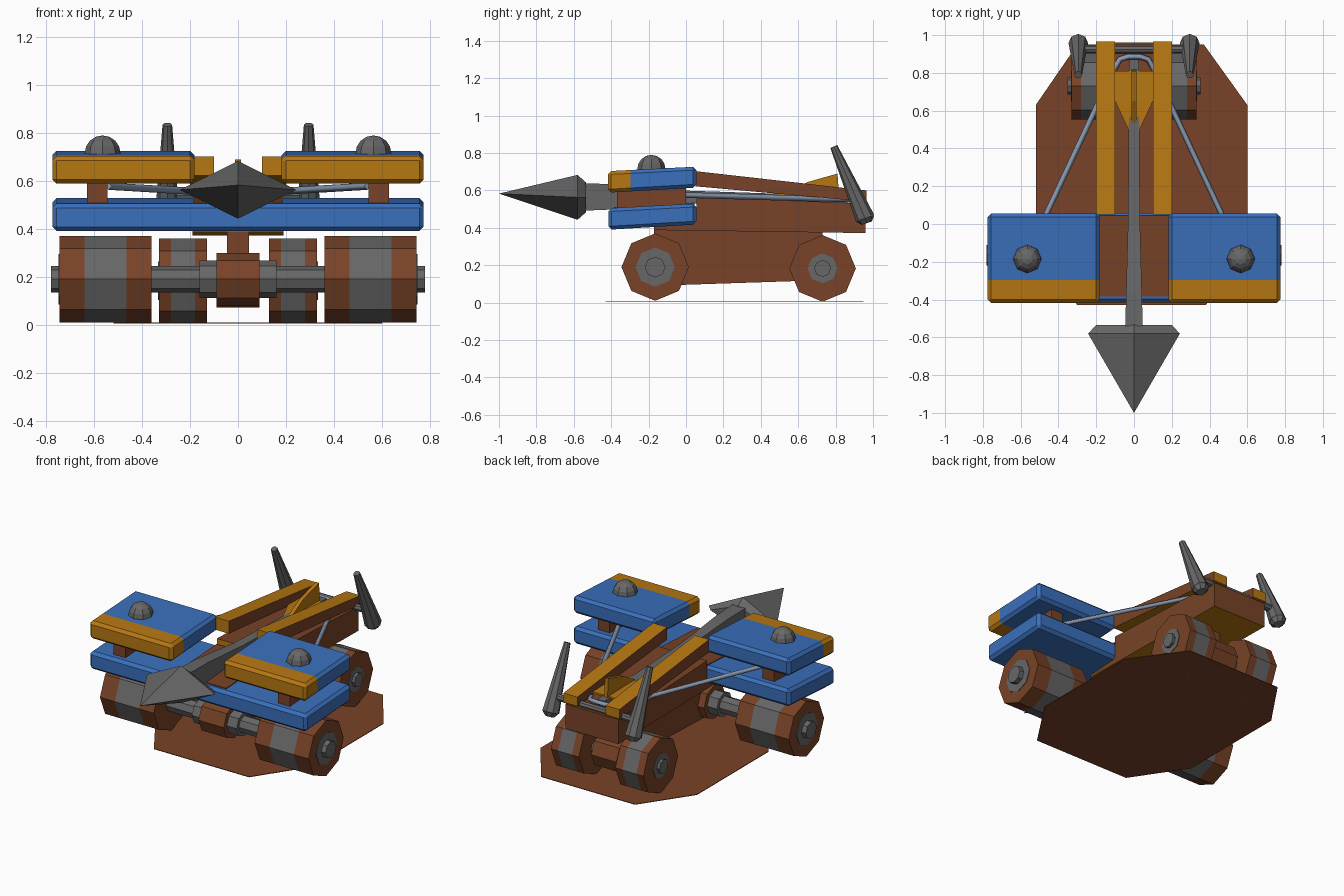
import bpy, bmesh, math
from mathutils import Vector, Matrix

if "Cube" in bpy.data.objects:
    bpy.data.objects.remove(bpy.data.objects["Cube"])


def mat(name, c):
    m = bpy.data.materials.new(name)
    m.diffuse_color = (*c, 1)
    m.use_nodes = True
    m.node_tree.nodes["Principled BSDF"].inputs["Base Color"].default_value = m.diffuse_color
    return m


WOOD = mat("brown wood", (0.19, 0.055, 0.02))
GOLD = mat("ochre wood", (0.47, 0.185, 0.006))
BLUE = mat("blue paint", (0.042, 0.16, 0.50))
IRON = mat("grey iron", (0.135, 0.135, 0.135))
CORD = mat("pale cord", (0.25, 0.32, 0.44))


def finish(name, bm, mats, rule=None):
    bmesh.ops.recalc_face_normals(bm, faces=bm.faces)
    bm.normal_update()
    if rule:
        for f in bm.faces:
            f.material_index = rule(f)
    me = bpy.data.meshes.new(name)
    bm.to_mesh(me)
    bm.free()
    for m in mats:
        me.materials.append(m)
    ob = bpy.data.objects.new(name, me)
    bpy.context.collection.objects.link(ob)
    return ob


def prism(name, prof, x0, x1, mats, rule=None, bevel=0, cut_y=None):
    """Extrude a (y, z) profile along x."""
    bm = bmesh.new()
    a = [bm.verts.new((x0, y, z)) for y, z in prof]
    b = [bm.verts.new((x1, y, z)) for y, z in prof]
    n = len(prof)
    bm.faces.new(a)
    bm.faces.new(b[::-1])
    for i in range(n):
        j = (i + 1) % n
        bm.faces.new((a[i], b[i], b[j], a[j]))
    if bevel:
        bmesh.ops.bevel(bm, geom=bm.edges[:], offset=bevel, segments=1, affect='EDGES')
    if cut_y is not None:
        bmesh.ops.bisect_plane(bm, geom=bm.verts[:] + bm.edges[:] + bm.faces[:],
                               plane_co=(0, cut_y, 0), plane_no=(0, 1, 0))
    return finish(name, bm, mats, rule)


def rod(name, p, q, r0, r1, m, sides=8, turn=0.0):
    """Tapered faceted rod from p to q."""
    p, q = Vector(p), Vector(q)
    d = q - p
    bm = bmesh.new()
    bmesh.ops.create_cone(bm, cap_ends=True, segments=sides, radius1=r0, radius2=r1, depth=d.length)
    rot = d.to_track_quat('Z', 'Y').to_matrix().to_4x4()
    bm.transform(Matrix.Translation((p + q) / 2) @ rot @ Matrix.Rotation(turn, 4, 'Z'))
    return finish(name, bm, [m])


def xrod(name, x0, x1, y, z, r, m):
    ring = [(y + r * math.cos(i * math.pi / 4), z + r * math.sin(i * math.pi / 4)) for i in range(8)]
    return prism(name, ring, min(x0, x1), max(x0, x1), [m])


def loft(name, rings, m):
    """Join rings of equal length; a single point closes as a tip."""
    bm = bmesh.new()
    vs = [[bm.verts.new(p) for p in r] for r in rings]
    for a, b in zip(vs, vs[1:]):
        n = max(len(a), len(b))
        for i in range(n):
            j = (i + 1) % n
            bm.faces.new((a[0], b[i], b[j]) if len(a) == 1 else (a[i], b[i], b[j], a[j]))
    for r in (vs[0], vs[-1]):
        if len(r) > 2:
            bm.faces.new(r)
    return finish(name, bm, [m])


def diamond(y, z, w, h):
    return [(w, y, z), (0, y, z + h), (-w, y, z), (0, y, z - h)]


def rect(y, z, w, h):
    return [(w, y, z - h), (w, y, z + h), (-w, y, z + h), (-w, y, z - h)]


# flat base sheet
bm = bmesh.new()
outline = [(-0.3, 0.95), (0.37, 0.95), (0.6, 0.63), (0.6, -0.1),
           (0.38, -0.43), (-0.3, -0.43), (-0.52, -0.1), (-0.52, 0.63)]
low = bm.faces.new([bm.verts.new((x, y, 0.006)) for x, y in outline])
top = bmesh.ops.extrude_face_region(bm, geom=[low])
bmesh.ops.translate(bm, vec=(0, 0, 0.004), verts=[v for v in top['geom'] if isinstance(v, bmesh.types.BMVert)])
finish("base_sheet", bm, [WOOD])

# chassis beam and axles
prism("chassis_beam", [(-0.17, 0.09), (0.58, 0.115), (0.73, 0.12), (0.73, 0.38), (-0.17, 0.39)],
      -0.045, 0.045, [WOOD])
for tag, y, r, x0, x1, band0, band1, disc, hub in (
        ("front", -0.165, 0.18, 0.36, 0.745, 0.465, 0.64, 0.105, 0.055),
        ("rear", 0.73, 0.178, 0.13, 0.33, 0.18, 0.28, 0.08, 0.045)):
    z = 0.19 if tag == "front" else 0.183
    xrod(tag + "_axle", -x0, x0, y, z, 0.055, IRON)
    xrod(tag + "_axle_block", -0.09, 0.09, y, z, 0.11, WOOD)
    for s in (-1, 1):
        if tag == "front":
            xrod("front_collar", s * 0.09, s * 0.16, y, z, 0.078, IRON)
        xrod(tag + "_wheel_inner", s * x0, s * band0, y, z, r, WOOD)
        xrod(tag + "_wheel_band", s * band0, s * band1, y, z, r, IRON)
        xrod(tag + "_wheel_outer", s * band1, s * x1, y, z, r, WOOD)
        xrod(tag + "_wheel_plate", s * x1, s * (x1 + 0.004), y, z, disc, IRON)
        xrod(tag + "_hub", s * x1, s * (x1 + (0.035 if tag == "front" else 0.022)), y, z, hub, IRON)

# stock body: ochre below and in front, brown elsewhere
prism("stock_body", [(-0.17, 0.388), (0.96, 0.372), (0.96, 0.53), (0.055, 0.565), (0.055, 0.45), (-0.17, 0.45)],
      -0.19, 0.19, [WOOD, GOLD], lambda f: int(f.normal.z < -0.7 or f.normal.y < -0.7))
prism("deck_plate", [(-0.385, 0.49), (0.045, 0.52), (0.045, 0.535), (-0.385, 0.512)], -0.185, 0.185, [WOOD])

# lower bow board
prism("lower_board", [(-0.415, 0.39), (0.055, 0.418), (0.055, 0.53), (-0.415, 0.505)],
      -0.775, 0.775, [BLUE], bevel=0.018)

for s in (-1, 1):
    # upper bow board with ochre front strip
    prism("upper_board", [(-0.418, 0.588), (0.055, 0.615), (0.055, 0.727), (-0.418, 0.703)],
          *sorted((s * 0.182, s * 0.775)), [BLUE, GOLD],
          lambda f: int(f.calc_center_median().y < -0.297), bevel=0.018, cut_y=-0.297)
    prism("board_spacer", [(-0.37, 0.48), (0.0, 0.5), (0.0, 0.64), (-0.37, 0.62)],
          *sorted((s * 0.545, s * 0.63)), [WOOD])
    # domed bolt
    bm = bmesh.new()
    bmesh.ops.create_uvsphere(bm, u_segments=8, v_segments=8, radius=0.075)
    bm.transform(Matrix.Translation((s * 0.565, -0.185, 0.715)))
    finish("board_bolt", bm, [IRON])
    # sloping guide rail with brown flanks
    prism("guide_rail", [(0.05, 0.622), (0.965, 0.54), (0.965, 0.6), (0.05, 0.703)],
          *sorted((s * 0.1, s * 0.2)), [GOLD, WOOD], lambda f: int(abs(f.normal.x) > 0.7))
    # rear lever
    rod("rear_lever", (s * 0.295, 0.958, 0.45), (s * 0.295, 0.79, 0.835), 0.052, 0.02, IRON)
    rod("rear_lever_end", (s * 0.295, 0.966, 0.425), (s * 0.295, 0.957, 0.452), 0.03, 0.052, IRON)

rod("lever_crossbar", (-0.295, 0.925, 0.54), (0.295, 0.925, 0.54), 0.022, 0.022, IRON)

# bow cord
cu = bpy.data.curves.new("bow_cord", 'CURVE')
cu.dimensions = '3D'
cu.bevel_depth = 0.015
cu.bevel_resolution = 0
cu.use_fill_caps = True
half = [(0.54, -0.11, 0.578), (0.1, 0.83, 0.552), (0.075, 0.872, 0.555), (0.03, 0.886, 0.56)]
pts = half + [(-x, y, z) for x, y, z in reversed(half)]
sp = cu.splines.new('POLY')
sp.points.add(len(pts) - 1)
for p, c in zip(sp.points, pts):
    p.co = (*c, 1)
cu.materials.append(CORD)
bpy.context.collection.objects.link(bpy.data.objects.new("bow_cord", cu))

# giant bolt: head, shaft and fletching
loft("bolt_head", [[(0, -1.0, 0.583)], diamond(-0.58, 0.563, 0.243, 0.12),
                   diamond(-0.535, 0.563, 0.2, 0.08)], IRON)
loft("bolt_shaft", [rect(-0.54, 0.565, 0.046, 0.073), rect(-0.37, 0.566, 0.042, 0.067),
                    rect(0.0, 0.565, 0.032, 0.034), rect(0.87, 0.545, 0.025, 0.025)], IRON)
prism("upright_fin", [(0.5, 0.56), (0.82, 0.55), (0.81, 0.69), (0.65, 0.645)], -0.012, 0.012, [GOLD])
loft("side_fins", [rect(0.5, 0.575, 0.03, 0.006), rect(0.65, 0.573, 0.1, 0.006),
                   rect(0.81, 0.57, 0.1, 0.006)], GOLD)
